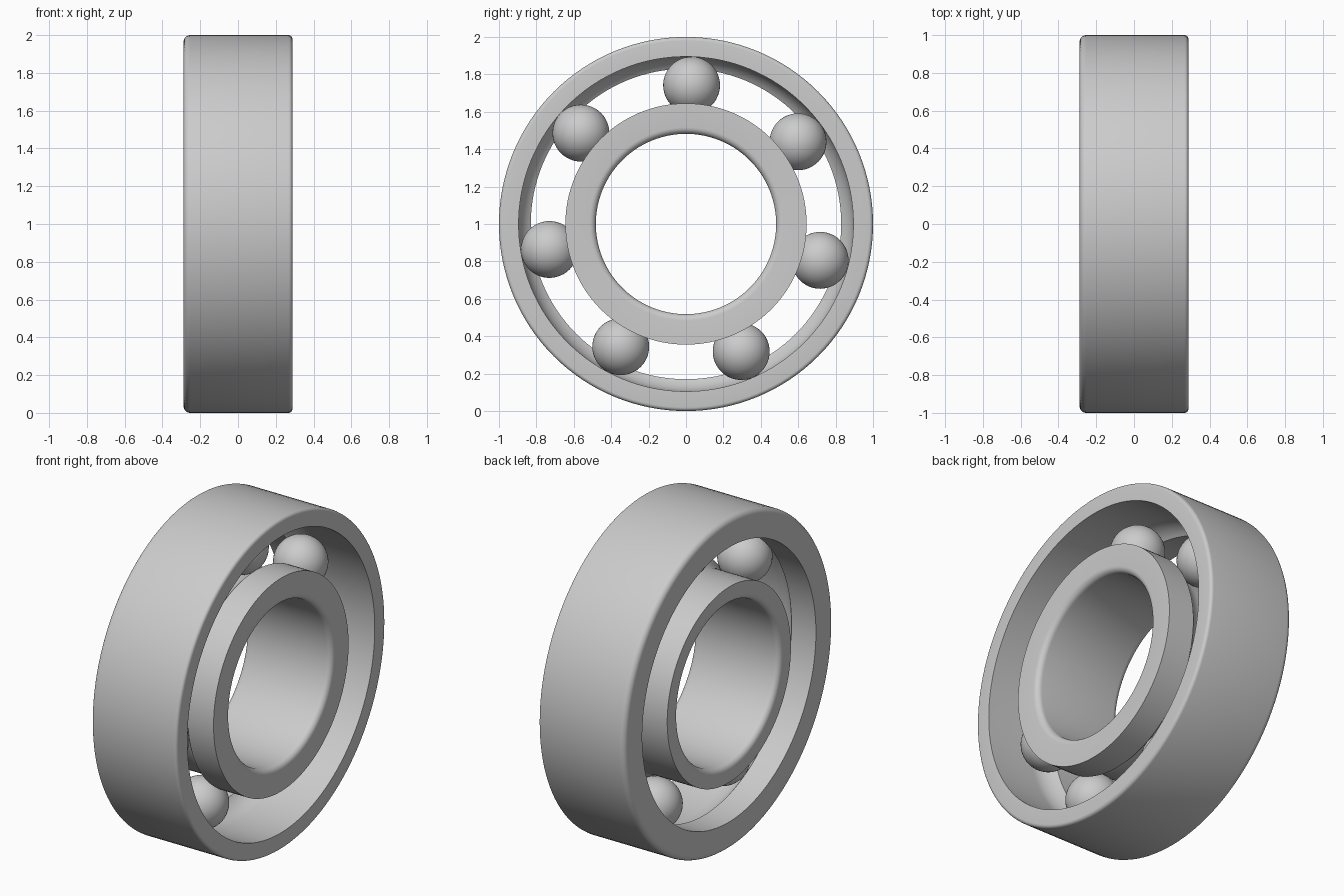
import bpy
import bmesh
from math import sin, cos, pi, sqrt, radians
from mathutils import Matrix, Vector

cube = bpy.data.objects.get("Cube")
if cube:
    bpy.data.objects.remove(cube)

HALF = 0.288        # half width of both rings
PITCH = 0.743       # radius of the circle of ball centres
BALL = 0.152
CENTRE = Vector((0, 0, 1))

steel = bpy.data.materials.new("steel grey")
steel.use_nodes = True
grey = (0.6, 0.6, 0.6, 1)
steel.diffuse_color = grey
steel.node_tree.nodes["Principled BSDF"].inputs["Base Color"].default_value = grey


def finish(bm, name):
    bmesh.ops.recalc_face_normals(bm, faces=bm.faces)
    mesh = bpy.data.meshes.new(name)
    bm.to_mesh(mesh)
    bm.free()
    mesh.materials.append(steel)
    obj = bpy.data.objects.new(name, mesh)
    bpy.context.collection.objects.link(obj)
    bpy.ops.object.select_all(action='DESELECT')
    obj.select_set(True)
    bpy.context.view_layer.objects.active = obj
    bpy.ops.object.shade_smooth_by_angle(angle=radians(30))
    return obj


def arc(x, r, radius, start, end, steps):
    """Points (x, r) on an arc, angles in degrees from the axis direction."""
    return [(x + radius * cos(radians(start + (end - start) * i / steps)),
             r + radius * sin(radians(start + (end - start) * i / steps)))
            for i in range(steps + 1)]


def ring(name, profile, segments=128):
    """Revolve a closed (x, radius) profile about the x axis."""
    bm = bmesh.new()
    loops = []
    for i in range(segments):
        a = 2 * pi * i / segments
        loops.append([bm.verts.new(CENTRE + Vector((x, r * sin(a), r * cos(a))))
                      for x, r in profile])
    n = len(profile)
    for i in range(segments):
        a, b = loops[i], loops[(i + 1) % segments]
        for j in range(n):
            k = (j + 1) % n
            bm.faces.new((a[j], a[k], b[k], b[j]))
    return finish(bm, name)


# Outer ring: high shoulder at -x, open straight bore at +x
edge = 0.83
deg = 90 + math_deg if (math_deg := 0) else 90
reach = sqrt(BALL ** 2 - (edge - PITCH) ** 2)
shoulder = Vector((1, 0)).angle(Vector((-reach, edge - PITCH))) * 180 / pi
outer = [(HALF, PITCH + BALL), (HALF, 0.98)]
outer = arc(HALF - 0.02, 0.98, 0.02, 0, 90, 5)
outer += arc(-HALF + 0.035, 0.965, 0.035, 90, 180, 6)
outer += [(-HALF, edge)]
outer += arc(0, PITCH, BALL, shoulder, 90, 12)
outer += [(HALF, PITCH + BALL)]
ring("outer_ring", outer)

# Inner ring: high shoulder at +x, low straight land at -x
edge = 0.645
reach = sqrt(BALL ** 2 - (PITCH - edge) ** 2)
shoulder = -Vector((1, 0)).angle(Vector((reach, edge - PITCH))) * 180 / pi
inner = [(-HALF, PITCH - BALL)]
inner += arc(0, PITCH, BALL, -90, shoulder, 12)
inner += [(HALF, edge)]
inner += arc(HALF - 0.035, 0.517, 0.035, 0, -90, 6)
inner += arc(-HALF + 0.035, 0.517, 0.035, -90, -180, 6)
ring("inner_ring", inner)

# Seven evenly spaced balls
for i in range(7):
    a = radians(2.3) + 2 * pi * i / 7
    bm = bmesh.new()
    place = Matrix.Translation(CENTRE + Vector((0, PITCH * sin(a), PITCH * cos(a))))
    bmesh.ops.create_uvsphere(bm, u_segments=48, v_segments=24, radius=BALL, matrix=place)
    finish(bm, f"ball_{i + 1}")
